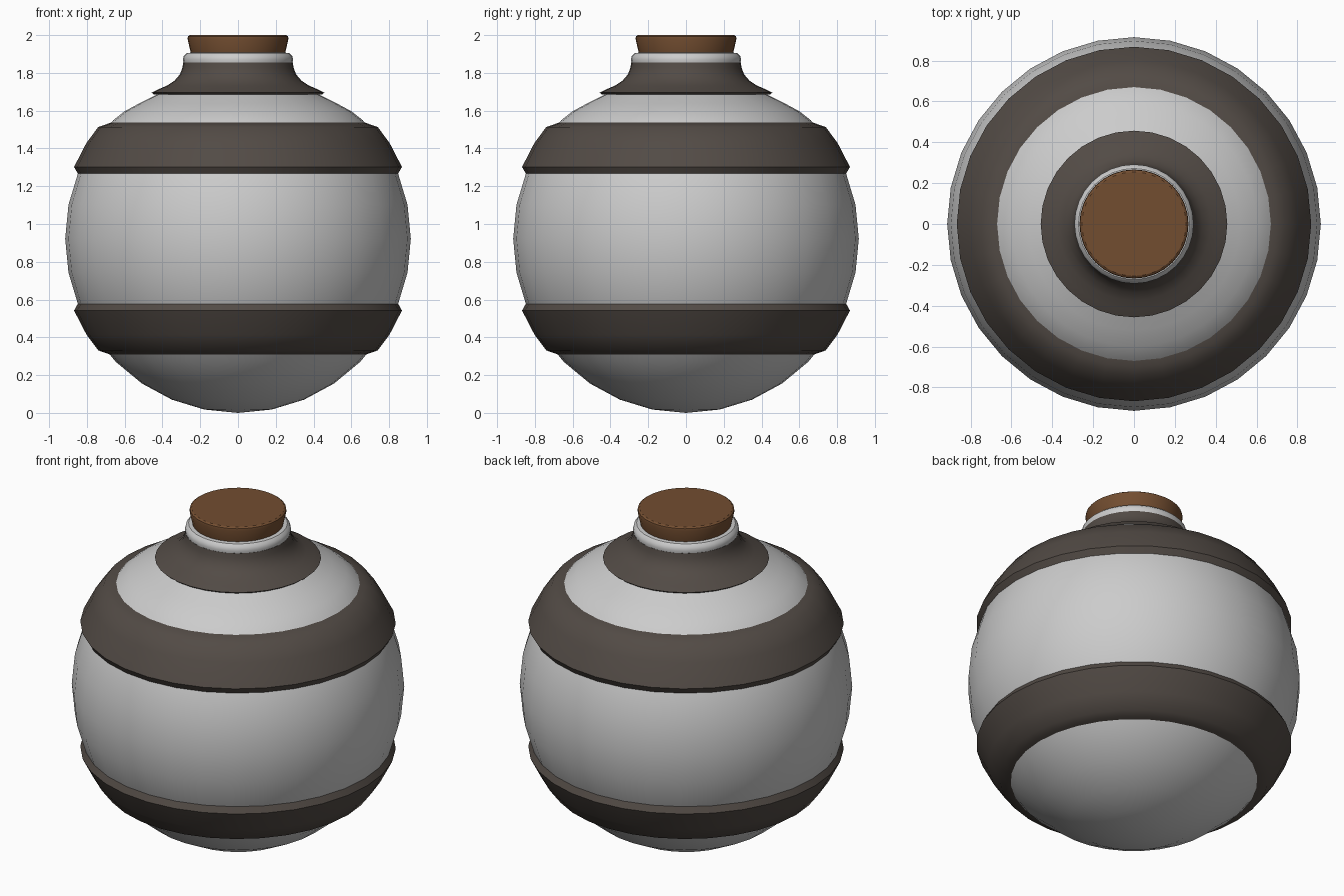
import bpy, bmesh, math

if "Cube" in bpy.data.objects:
    bpy.data.objects.remove(bpy.data.objects["Cube"])

SEG = 32
CZ, R = 0.922, 0.915


def material(name, color):
    m = bpy.data.materials.new(name)
    m.diffuse_color = (*color, 1)
    m.use_nodes = True
    m.node_tree.nodes["Principled BSDF"].inputs["Base Color"].default_value = m.diffuse_color
    return m


def lathe(name, profile, mat=None, closed=False):
    """Spin an (r, z) profile around the z axis."""
    bm = bmesh.new()
    rings = []
    for r, z in profile:
        if r < 1e-5:
            rings.append([bm.verts.new((0, 0, z))] * SEG)
        else:
            rings.append([bm.verts.new((r * math.cos(2 * math.pi * i / SEG),
                                        r * math.sin(2 * math.pi * i / SEG), z))
                          for i in range(SEG)])
    pairs = list(zip(rings, rings[1:]))
    if closed:
        pairs.append((rings[-1], rings[0]))
    for a, b in pairs:
        for i in range(SEG):
            j = (i + 1) % SEG
            bm.faces.new(list(dict.fromkeys((a[i], a[j], b[j], b[i]))))
    bmesh.ops.recalc_face_normals(bm, faces=bm.faces)
    me = bpy.data.meshes.new(name)
    bm.to_mesh(me)
    bm.free()
    ob = bpy.data.objects.new(name, me)
    bpy.context.collection.objects.link(ob)
    if mat:
        me.materials.append(mat)
    bpy.ops.object.select_all(action='DESELECT')
    bpy.context.view_layer.objects.active = ob
    ob.select_set(True)
    bpy.ops.object.shade_smooth_by_angle(angle=math.radians(35))
    return ob


dark = material("dark_band", (0.085, 0.07, 0.06))
brown = material("cork_brown", (0.17, 0.075, 0.03))

# Round flask body, drawn in to the shoulder under the neck
body = [(R * math.sin(math.pi * k / 16), CZ - CZ * math.cos(math.pi * k / 16))
        for k in range(12)]
body[0] = (0, 0)
body += [(0.66, 1.55), (0.60, 1.597), (0.52, 1.64), (0.42, 1.69), (0.28, 1.76), (0, 1.76)]
lathe("flask_body", body)

# Two raised bands, mirrored about the middle of the flask
band = [(0.60, 1.54), (0.665, 1.54), (0.70, 1.527), (0.74, 1.513), (0.802, 1.43),
        (0.868, 1.302), (0.847, 1.265), (0.80, 1.265)]
lathe("upper_band", band, dark, closed=True)
lathe("lower_band", [(r, 2 * CZ - z) for r, z in band], dark, closed=True)

# Flared neck collar
lathe("neck_collar", [(0.25, 1.685), (0.445, 1.685), (0.457, 1.695), (0.42, 1.714),
                      (0.375, 1.733), (0.335, 1.76), (0.308, 1.792), (0.295, 1.825),
                      (0.29, 1.855), (0.25, 1.855)], dark, closed=True)

# Pale lip ring
lathe("lip_ring", [(0.22, 1.85), (0.288, 1.85), (0.292, 1.87), (0.287, 1.89),
                   (0.272, 1.904), (0.25, 1.907), (0.22, 1.905)], closed=True)

# Tapered cork stopper
lathe("cork_stopper", [(0, 1.86), (0.24, 1.86), (0.25, 1.905), (0.267, 1.98),
                       (0.265, 1.993), (0.255, 2.0), (0, 2.0)], brown)
